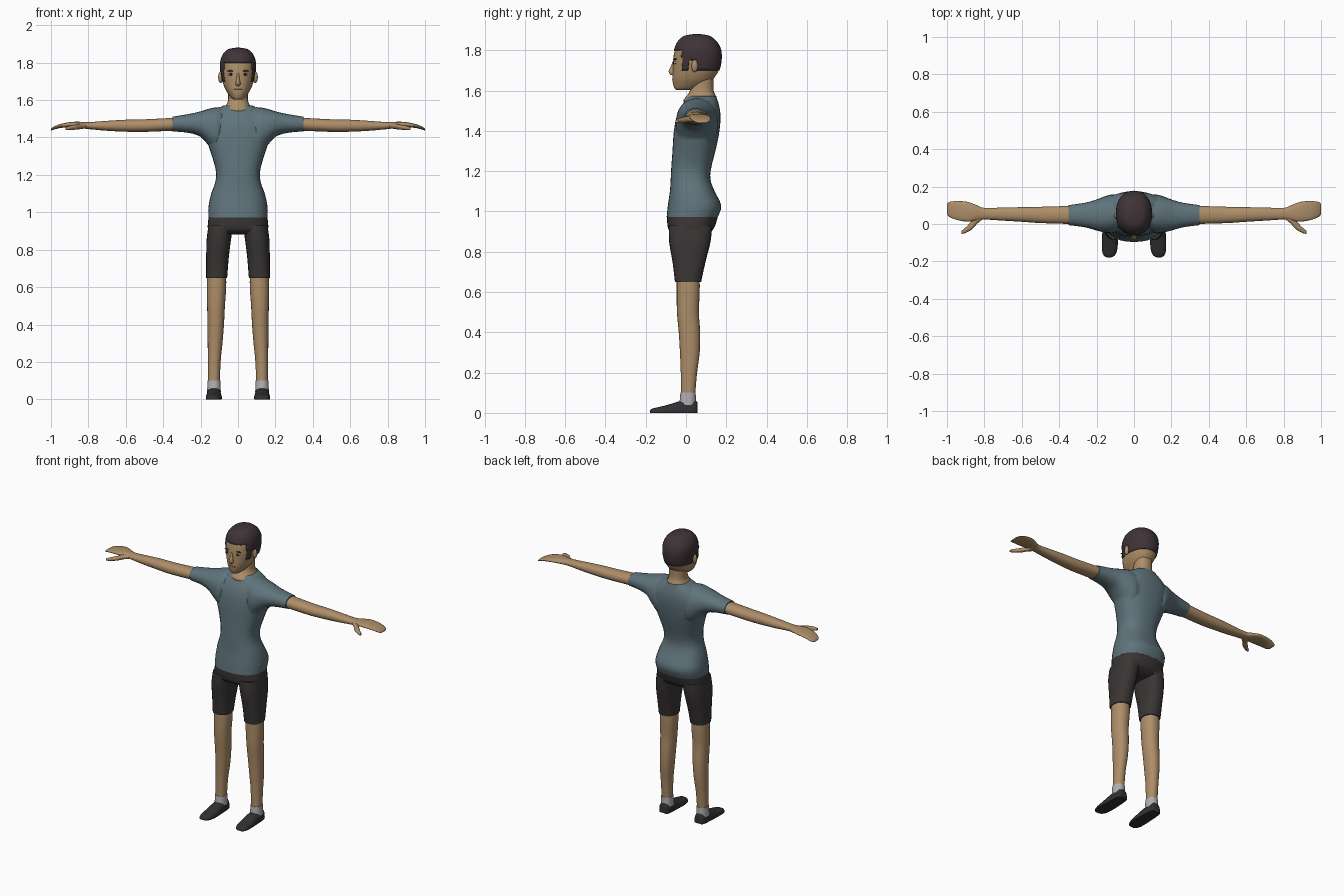
import bpy, bmesh, math
from mathutils import Vector

if "Cube" in bpy.data.objects:
    bpy.data.objects.remove(bpy.data.objects["Cube"])

def material(name, r, g, b):
    m = bpy.data.materials.new(name)
    m.diffuse_color = (r, g, b, 1)
    m.use_nodes = True
    m.node_tree.nodes["Principled BSDF"].inputs["Base Color"].default_value = m.diffuse_color
    return m

SKIN = material("skin", .42, .27, .14)
LIP = material("lip", .27, .14, .085)
SHIRT = material("shirt_blue_grey", .115, .175, .2)
SHORTS = material("shorts_charcoal", .042, .036, .036)
HAIR = material("hair_brown", .05, .034, .038)
SHOE = material("shoe_black", .03, .03, .03)
SOCK = material("sock_white", .45, .42, .45)
DARK = material("eye_dark", .015, .012, .012)

def shade(ob, angle=50):
    bpy.ops.object.select_all(action='DESELECT')
    ob.select_set(True)
    bpy.context.view_layer.objects.active = ob
    bpy.ops.object.shade_smooth_by_angle(angle=math.radians(angle))

def finish(bm, name, mat, mirror):
    bmesh.ops.recalc_face_normals(bm, faces=bm.faces)
    if mirror:
        g = bmesh.ops.duplicate(bm, geom=bm.verts[:] + bm.edges[:] + bm.faces[:])["geom"]
        for v in [e for e in g if isinstance(e, bmesh.types.BMVert)]:
            v.co.x *= -1
        bmesh.ops.reverse_faces(bm, faces=[e for e in g if isinstance(e, bmesh.types.BMFace)])
    me = bpy.data.meshes.new(name)
    bm.to_mesh(me)
    bm.free()
    me.materials.append(mat)
    ob = bpy.data.objects.new(name, me)
    bpy.context.collection.objects.link(ob)
    shade(ob)
    return ob

def spline(rows, k):
    """Catmull-Rom resampling of cross-section rows."""
    out, n = [], len(rows)
    for i in range(n - 1):
        p = [rows[max(i - 1, 0)], rows[i], rows[i + 1], rows[min(i + 2, n - 1)]]
        for j in range(k):
            t = j / k
            out.append([.5 * (2*b + (c-a)*t + (2*a-5*b+4*c-d)*t*t + (3*b-a-3*c+d)*t**3)
                        for a, b, c, d in zip(*p)])
    return out + [rows[-1]]

def loft(name, axis, rows, mat, mirror=False, seg=24, k=3, n=2.2, keep=None, floor=False):
    """Rows are (position, u_min, u_max, v_min, v_max) along the axis."""
    bm, rings = bmesh.new(), []
    for t, u0, u1, v0, v1 in spline(rows, k):
        ring = []
        for i in range(seg):
            a = 2 * math.pi * i / seg
            c, s = math.cos(a), math.sin(a)
            u = (u0 + u1) / 2 + (u1 - u0) / 2 * math.copysign(abs(c) ** (2 / n), c)
            v = (v0 + v1) / 2 + (v1 - v0) / 2 * math.copysign(abs(s) ** (2 / n), s)
            co = {"X": (t, u, v), "Y": (u, t, v), "Z": (u, v, t)}[axis]
            ring.append(bm.verts.new((co[0], co[1], max(co[2], 0) if floor else co[2])))
        rings.append(ring)
    for a, b in zip(rings, rings[1:]):
        for i in range(seg):
            j = (i + 1) % seg
            bm.faces.new((a[i], a[j], b[j], b[i]))
    bm.faces.new(rings[0])
    bm.faces.new(rings[-1])
    bmesh.ops.recalc_face_normals(bm, faces=bm.faces)
    if keep:
        bad = [f for f in bm.faces if not keep(f.calc_center_median())]
        bmesh.ops.delete(bm, geom=bad, context='FACES')
    return finish(bm, name, mat, mirror)

def sym(rows):
    return [(t, -w, w, a, b) for t, w, a, b in rows]

def ball(name, loc, scale, mat, mirror=False):
    bm = bmesh.new()
    bmesh.ops.create_uvsphere(bm, u_segments=16, v_segments=10, radius=1)
    for v in bm.verts:
        v.co = Vector(loc) + v.co * Vector(scale)
    return finish(bm, name, mat, mirror)

def union(ob, other):
    m = ob.modifiers.new("union", 'BOOLEAN')
    m.operation, m.solver, m.object = 'UNION', 'EXACT', other
    bpy.context.view_layer.objects.active = ob
    bpy.ops.object.modifier_apply(modifier=m.name)
    bpy.data.objects.remove(other)
    shade(ob)

# Shirt: torso joined with both sleeves
shirt = loft("shirt", "Z", sym([
    (.972, .158, -.096, .158), (1.03, .158, -.09, .175), (1.10, .143, -.08, .142),
    (1.16, .122, -.076, .121), (1.22, .118, -.073, .126), (1.30, .139, -.067, .146),
    (1.38, .165, -.062, .163), (1.45, .176, -.052, .171), (1.50, .165, -.036, .169),
    (1.54, .13, -.012, .16), (1.572, .076, .01, .15)]), SHIRT, seg=32, n=2.4)
for side in (1, -1):
    sleeve = loft("sleeve", "X", [(side * x, *r) for x, *r in [
        (.04, .01, .13, 1.34, 1.555), (.10, -.045, .158, 1.31, 1.562),
        (.15, -.046, .15, 1.35, 1.555), (.20, -.035, .131, 1.403, 1.54),
        (.26, -.018, .114, 1.424, 1.526), (.35, -.006, .101, 1.433, 1.511)]], SHIRT)
    union(shirt, sleeve)

# Shorts: pelvis joined with both legs
shorts = loft("shorts", "Z", sym([
    (.985, .155, -.094, .161), (.93, .162, -.092, .145), (.90, .155, -.08, .125),
    (.882, .12, -.05, .09)]), SHORTS, seg=32, n=2.4)
for side in (1, -1):
    leg = loft("shorts_leg", "Z", [(z, side * a, side * b, c, d) for z, a, b, c, d in [
        (.65, .058, .17, -.055, .075), (.75, .05, .17, -.067, .097),
        (.85, .038, .168, -.084, .122), (.93, .025, .158, -.085, .13)]], SHORTS, n=2.4)
    union(shorts, leg)

# Bare legs, socks and shoes
loft("lower_legs", "Z", [
    (.085, .097, .16, -.025, .045), (.2, .093, .161, -.026, .055), (.3, .083, .162, -.03, .068),
    (.4, .075, .163, -.036, .07), (.5, .07, .165, -.045, .064), (.6, .063, .167, -.046, .068),
    (.67, .064, .165, -.046, .068)], SKIN, True)
loft("socks", "Z", [(.04, .092, .165, -.033, .05), (.1, .094, .163, -.028, .048)], SOCK, True)
loft("shoes", "Y", [
    (.056, .105, .15, -.03, .054), (.045, .095, .162, -.04, .062), (0, .09, .167, -.04, .064),
    (-.04, .088, .169, -.04, .056), (-.09, .086, .172, -.03, .04), (-.14, .09, .171, -.025, .028),
    (-.168, .103, .162, -.02, .021), (-.178, .12, .147, -.012, .013)], SHOE, True, n=2.6, floor=True)

# Arms with mitten hands, and thumbs
loft("arms", "X", [
    (.33, 0, .097, 1.437, 1.506), (.5, .005, .092, 1.43, 1.497), (.6, .012, .09, 1.431, 1.495),
    (.7, .018, .088, 1.436, 1.489), (.8, .024, .086, 1.445, 1.482), (.84, .02, .1, 1.45, 1.484),
    (.88, .013, .116, 1.455, 1.484), (.92, .016, .122, 1.454, 1.479), (.96, .026, .122, 1.449, 1.469),
    (.99, .04, .117, 1.44, 1.455), (1.0, .055, .107, 1.438, 1.447)], SKIN, True)
loft("thumbs", "X", [
    (.81, .025, .06, 1.45, 1.475), (.84, 0, .06, 1.445, 1.475), (.865, -.028, .02, 1.442, 1.469),
    (.9, -.048, -.018, 1.44, 1.462), (.922, -.053, -.036, 1.44, 1.454)], SKIN, True, seg=12)

# Neck and head
loft("neck", "Z", sym([
    (1.52, .065, 0, .14), (1.55, .076, -.013, .146), (1.572, .064, .003, .148),
    (1.60, .053, .02, .137), (1.65, .053, .03, .136), (1.70, .05, .04, .135)]), SKIN)
head = [(1.602, .022, -.048, .03), (1.612, .036, -.058, .06), (1.635, .054, -.065, .11),
        (1.66, .069, -.067, .138), (1.70, .083, -.066, .162), (1.75, .091, -.064, .173),
        (1.80, .092, -.056, .171), (1.84, .08, -.04, .152), (1.865, .055, -.012, .12),
        (1.874, .03, .02, .09), (1.877, .008, .045, .065)]
loft("head", "Z", sym(head), SKIN, seg=40, k=4)

# Short hair: offset shell trimmed to the hairline, with sideburns
def hairline(c):
    return (c.z > 1.80 or (c.y > -.02 and c.z > 1.75)
            or (-.02 < c.y < .012 and c.z > 1.70) or (c.y > .055 and c.z > 1.70))

hair = loft("hair", "Z", sym([(z + .003 * (z > 1.85), w + .004, a - .004, b + .004)
                              for z, w, a, b in head]), HAIR, seg=64, k=4, keep=hairline)
solid = hair.modifiers.new("thickness", 'SOLIDIFY')
solid.thickness, solid.offset = .006, -1

# Facial features
loft("nose", "Z", sym([(1.676, .008, -.074, -.05), (1.684, .014, -.082, -.05), (1.697, .012, -.086, -.05),
                       (1.72, .008, -.075, -.05), (1.745, .006, -.066, -.05)]), SKIN, seg=12)
ball("ears", (.093, .043, 1.722), (.013, .016, .031), SKIN, True)
ball("eyes", (.038, -.054, 1.738), (.014, .008, .007), SOCK, True)
ball("irises", (.038, -.058, 1.738), (.008, .006, .007), DARK, True)
ball("eyebrows", (.039, -.054, 1.756), (.019, .008, .004), HAIR, True)
ball("mouth", (0, -.06, 1.656), (.026, .009, .005), LIP)
